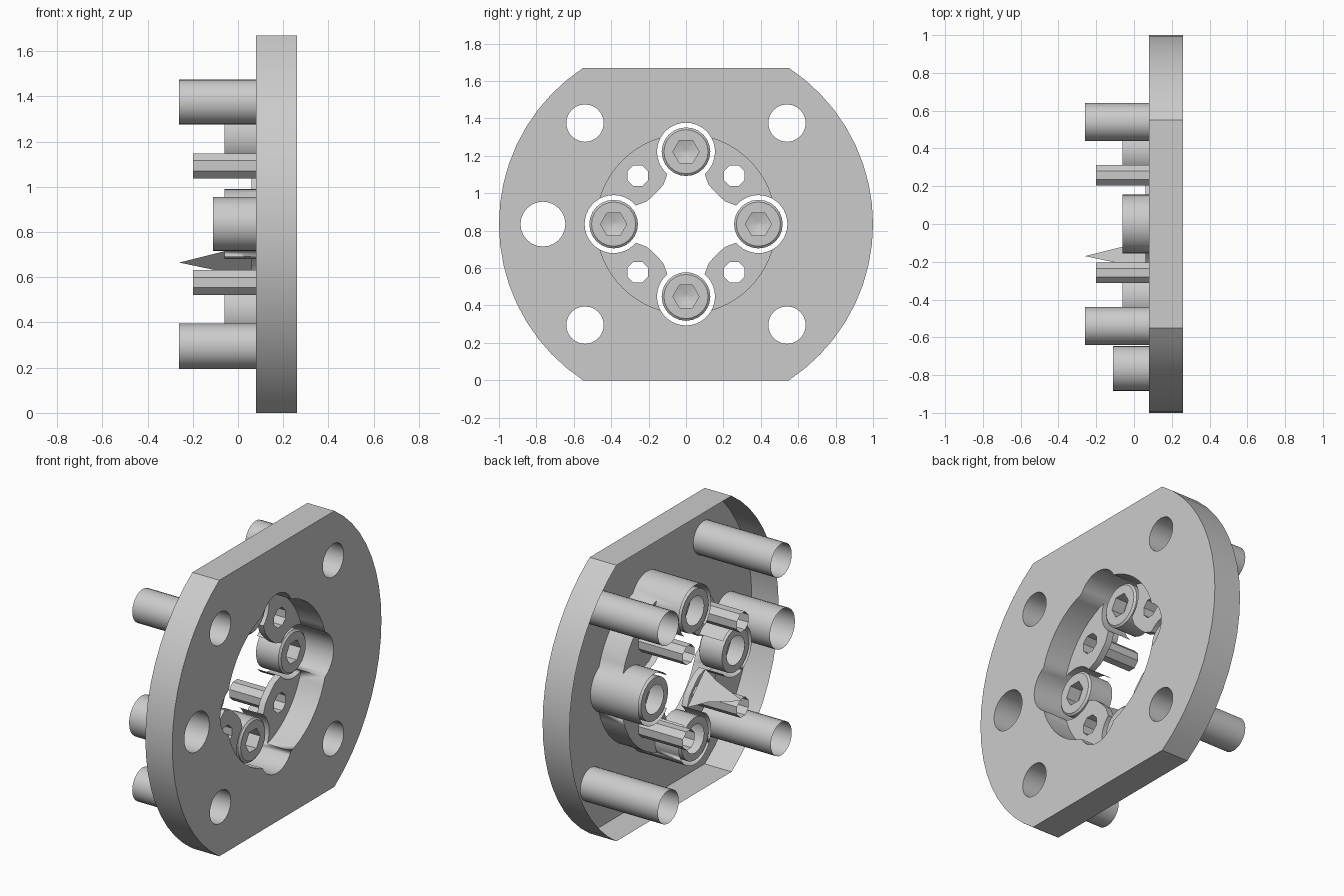
import bpy, bmesh
from math import sin, cos, acos, atan2, pi, radians, sqrt

if "Cube" in bpy.data.objects:
    bpy.data.objects.remove(bpy.data.objects["Cube"])

H = 0.835                      # height of the plate axis
FRONT, RIM, PAD, BACK = 0.26, 0.08, 0.10, -0.06
LOBE_D, LOBE_R, RING_R = 0.387, 0.155, 0.48


def arc(cy, cz, r, a0, a1, n):
    return [(cy + r * cos(a0 + (a1 - a0) * i / n), cz + r * sin(a0 + (a1 - a0) * i / n))
            for i in range(n + 1)]


def circle(cy, cz, r, n, start=0.0):
    return arc(cy, cz, r, start, start + 2 * pi, n)[:-1]


def turn(pts, a):
    return [(y * cos(a) - z * sin(a), y * sin(a) + z * cos(a)) for y, z in pts]


def wall(bm, pts, x0, x1, closed=True, pts1=None):
    """Sheet joining an outline at x0 to an outline at x1."""
    pts1 = pts1 or pts
    a = [bm.verts.new((x0, y, z + H)) for y, z in pts]
    b = [bm.verts.new((x1, y, z + H)) for y, z in pts1]
    n = len(pts)
    for i in range(n if closed else n - 1):
        j = (i + 1) % n
        bm.faces.new((a[i], a[j], b[j], b[i]))


def fill(bm, loops, x):
    """Flat face at x with the first loop outside, the others as holes."""
    edges = []
    for pts in loops:
        v = [bm.verts.new((x, y, z + H)) for y, z in pts]
        edges += [bm.edges.new((v[i], v[(i + 1) % len(v)])) for i in range(len(v))]
    bmesh.ops.triangle_fill(bm, edges=edges, use_beauty=True, use_dissolve=False, normal=(1, 0, 0))


def finish(bm, name):
    bmesh.ops.remove_doubles(bm, verts=bm.verts, dist=1e-4)
    bmesh.ops.recalc_face_normals(bm, faces=bm.faces)
    me = bpy.data.meshes.new(name)
    bm.to_mesh(me)
    bm.free()
    ob = bpy.data.objects.new(name, me)
    bpy.context.collection.objects.link(ob)
    bpy.ops.object.select_all(action='DESELECT')
    ob.select_set(True)
    bpy.context.view_layer.objects.active = ob
    bpy.ops.object.shade_smooth_by_angle(angle=radians(30))


# Outlines: flatted disc, and the four-lobed opening
t = acos(sqrt(1 - H * H))
outline = arc(0, 0, 1, -t, t, 18) + arc(0, 0, 1, pi - t, pi + t, 18)
a = acos((LOBE_D**2 + RING_R**2 - LOBE_R**2) / (2 * LOBE_D * RING_R))
b = atan2(RING_R * sin(a), RING_R * cos(a) - LOBE_D)
e = radians(140)
lobe_outer = arc(LOBE_D, 0, LOBE_R, -b, b, 12)
lobe_side = arc(LOBE_D, 0, LOBE_R, b, e, 8)
lobe_side_low = [(y, -z) for y, z in lobe_side]
ring = arc(0, 0, RING_R, a, pi / 2 - a, 10)
quarters = [k * pi / 2 for k in range(4)]
opening = []
for q in quarters:
    opening += turn(lobe_outer, q) + turn(ring, q)[1:-1]

bolt_holes = [(sy * 0.54, sz * 0.54, 0.10, -0.26) for sy in (-1, 1) for sz in (-1, 1)]
hole_specs = bolt_holes + [(-0.765, 0, 0.12, -0.11)]
holes = [(circle(y, z, r, 24), end) for y, z, r, end in hole_specs]

# Front plate: open-backed shell with through tubes
bm = bmesh.new()
fill(bm, [outline, opening] + [h for h, _ in holes], FRONT)
wall(bm, outline, RIM, FRONT)
for h, end in holes:
    wall(bm, h, end, FRONT)
finish(bm, "flange_plate")

# Walls of the lobed opening
bm = bmesh.new()
for q in quarters:
    wall(bm, turn(lobe_outer, q), BACK, FRONT, False)
    wall(bm, turn(lobe_side, q), BACK, PAD, False)
    wall(bm, turn(lobe_side_low, q), BACK, PAD, False)
    wall(bm, turn(ring, q), PAD, FRONT, False)
finish(bm, "opening_wall")

# Recessed pads between the lobes, each with a small tube
inner = [(0.12, 0.212), (0.145, 0.182), (0.182, 0.145), (0.212, 0.12)]
upper_side = [(z, y) for y, z in lobe_side]
pad = ring + upper_side[1:] + inner + lobe_side[:0:-1]
edge = [upper_side[-1]] + inner + [lobe_side[-1]]
small = circle(0.258, 0.258, 0.06, 8, pi / 8)
for k, q in enumerate(quarters):
    bm = bmesh.new()
    fill(bm, [turn(pad, q), turn(small, q)], PAD)
    wall(bm, turn(small, q), -0.20, PAD)
    wall(bm, turn(edge, q), 0.06, PAD, False)
    if k == 2:                 # long pointed fin on one pad
        p = turn(edge, q)
        vs = [bm.verts.new((x, y, z + H)) for x, (y, z) in
              ((0.06, p[0]), (BACK, p[1]), (-0.26, (-0.17, -0.17)), (BACK, p[4]), (0.06, p[5]))]
        bm.faces.new(vs)
    finish(bm, f"mounting_pad_{k + 1}")

# Socket-head screws
for k, q in enumerate(quarters):
    cy, cz = LOBE_D * cos(q), LOBE_D * sin(q)
    body, face = circle(cy, cz, 0.13, 24), circle(cy, cz, 0.118, 24)
    hexa, bore = circle(cy, cz, 0.07, 6), circle(cy, cz, 0.085, 24)
    bm = bmesh.new()
    wall(bm, body, BACK, 0.09)
    wall(bm, body, 0.09, PAD, True, face)
    fill(bm, [face, hexa], PAD)
    wall(bm, hexa, 0.02, PAD)
    wall(bm, hexa, 0.02, 0.0, True, circle(cy, cz, 0.01, 6))
    fill(bm, [circle(cy, cz, 0.01, 6)], 0.0)
    fill(bm, [body, bore], BACK)
    finish(bm, f"socket_screw_{k + 1}")
